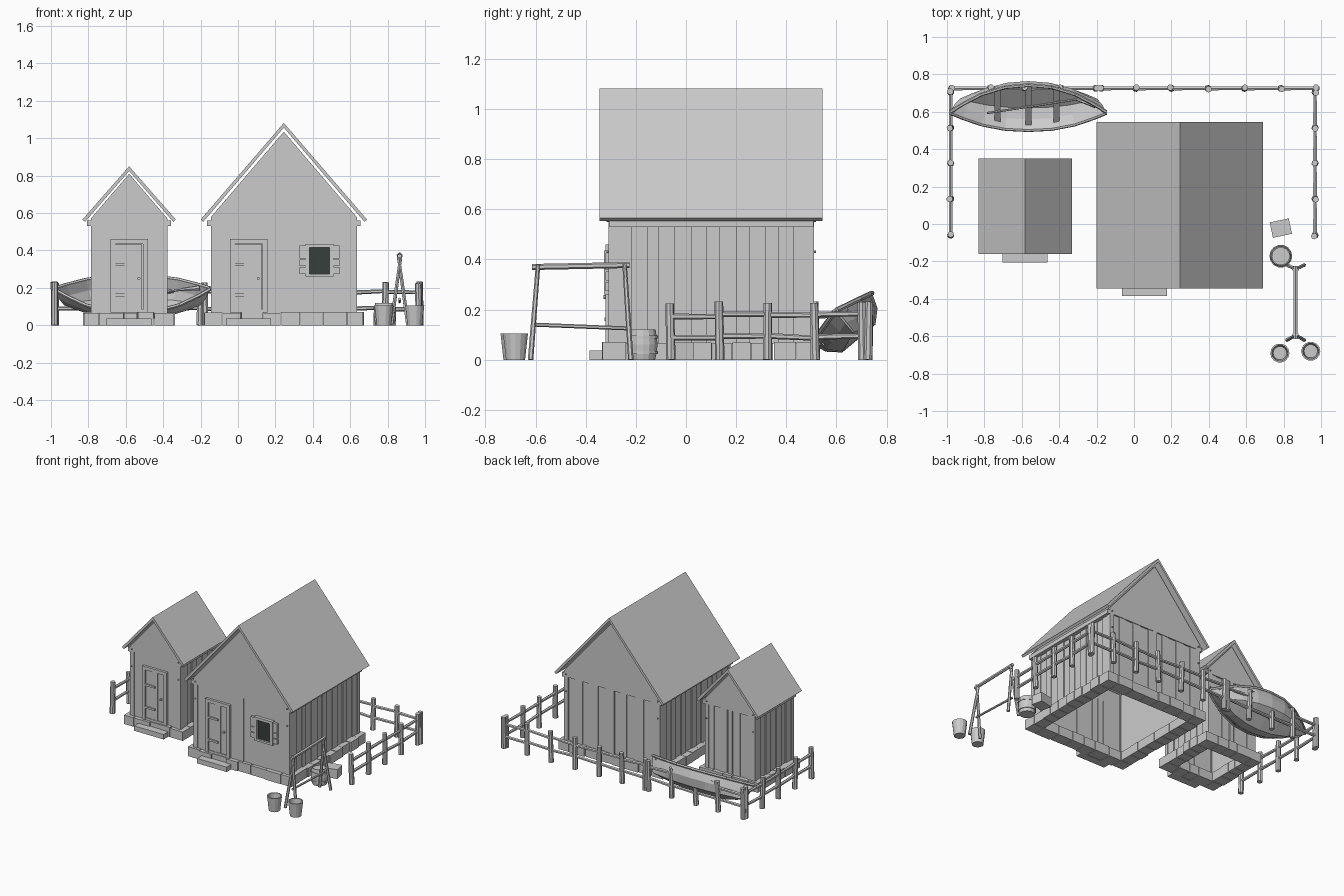
import bpy, bmesh, math, random
from mathutils import Vector, Matrix

if "Cube" in bpy.data.objects:
    bpy.data.objects.remove(bpy.data.objects["Cube"])

random.seed(4)


def finish(name, bm):
    bmesh.ops.recalc_face_normals(bm, faces=bm.faces)
    me = bpy.data.meshes.new(name)
    bm.to_mesh(me)
    bm.free()
    ob = bpy.data.objects.new(name, me)
    bpy.context.collection.objects.link(ob)
    return ob


def boxes(name, items):
    """One object from (x0, x1, y0, y1, z0, z1) boxes."""
    bm = bmesh.new()
    for x0, x1, y0, y1, z0, z1 in items:
        m = Matrix.Translation(((x0+x1)/2, (y0+y1)/2, (z0+z1)/2)) @ \
            Matrix.Diagonal((abs(x1-x0), abs(y1-y0), abs(z1-z0), 1))
        bmesh.ops.create_cube(bm, size=1, matrix=m)
    return finish(name, bm)


def poles(name, items, sides=8):
    """One object from (start, end, radius, end radius) round poles."""
    bm = bmesh.new()
    for a, b, r, r2 in items:
        a, b = Vector(a), Vector(b)
        m = Matrix.Translation((a+b)/2) @ (b-a).to_track_quat('Z', 'Y').to_matrix().to_4x4()
        bmesh.ops.create_cone(bm, cap_ends=True, segments=sides, radius1=r, radius2=r2,
                              depth=(b-a).length, matrix=m)
    return finish(name, bm)


def prism(name, pts, y0, y1):
    """Extrude an xz outline along y."""
    bm = bmesh.new()
    f = bm.faces.new([bm.verts.new((x, y0, z)) for x, z in pts])
    g = bmesh.ops.extrude_face_region(bm, geom=[f])
    bmesh.ops.translate(bm, vec=(0, y1-y0, 0),
                        verts=[v for v in g['geom'] if isinstance(v, bmesh.types.BMVert)])
    return finish(name, bm)


def lathe(name, profile, loc, sides=14):
    bm = bmesh.new()
    vs = [bm.verts.new((r, 0, z)) for r, z in profile]
    es = [bm.edges.new(p) for p in zip(vs, vs[1:])]
    bmesh.ops.spin(bm, geom=vs+es, cent=(0, 0, 0), axis=(0, 0, 1), angle=math.tau, steps=sides)
    bmesh.ops.remove_doubles(bm, verts=bm.verts, dist=1e-4)
    ob = finish(name, bm)
    ob.location = loc
    return ob


def spans(a, b, n, jitter):
    """Split a..b into n uneven pieces."""
    s = (b-a)/n
    c = [a] + [a+s*i+random.uniform(-jitter, jitter)*s for i in range(1, n)] + [b]
    return list(zip(c, c[1:]))


def house(tag, x0, x1, y0, y1, apex, ridge, roof_hw, ry0, ry1, door_x, posts):
    cx, g, zt = (x0+x1)/2, 0.002, 0.56
    # foundation stones around the edge
    ox0, ox1, oy0, oy1, w = x0-.035, x1+.035, y0-.02, y1+.02, .09
    st = []
    nx, ny = round((ox1-ox0)/.1), round((oy1-oy0)/.11)
    rj = lambda: random.uniform(-.006, .006)
    for a, b in spans(ox0, ox1, nx, .2):
        st += [(a+g, b-g, oy0+rj(), oy0+w, 0, .068+rj()/2), (a+g, b-g, oy1-w, oy1+rj(), 0, .068+rj()/2)]
    for a, b in spans(oy0+w, oy1-w, ny, .2):
        st += [(ox0+rj(), ox0+w, a+g, b-g, 0, .068+rj()/2), (ox1-w, ox1+rj(), a+g, b-g, 0, .068+rj()/2)]
    boxes(tag+"_foundation_stones", st)
    # plank walls on both sides and the back
    pl = []
    for i, (a, b) in enumerate(spans(y0+.03, y1-.02, round((y1-y0)/.063), .12)):
        o = .006*(i % 2)
        pl += [(x0+.004+o, x0+.025, a, b, .065, zt), (x1-.025, x1-.004-o, a, b, .065, zt)]
    for i, (a, b) in enumerate(spans(x0+.02, x1-.02, round((x1-x0)/.063), .12)):
        pl.append((a, b, y1-.025, y1-.004-.006*(i % 2), .065, zt))
    boxes(tag+"_wall_planks", pl)
    # front wall with timber frame
    boxes(tag+"_front_wall", [(x0+.005, x1-.005, y0+.006, y0+.025, .065, zt)])
    fr = [(p-.016, p+.016, y0, y0+.03, .065, .54) for p in posts]
    fr += [(p-.016, p+.016, y1-.03, y1, .065, .54) for p in (posts[0], cx, posts[-1])]
    fr += [(x0, x1, y, y+.03, .535, .57) for y in (y0, y1-.03)]
    fr += [(x0-.02, x0+.03, y0+.002, y1-.002, .53, .56), (x1-.03, x1+.02, y0+.002, y1-.002, .53, .56)]
    boxes(tag+"_timber_frame", fr)
    # pegs in the frame
    poles(tag+"_pegs", [((p, y, z), (p, y+s*.008, z), .005, .005) for p in (posts[0], posts[-1])
                        for z in (.43, .555) for y, s in ((y0, -1), (y1, 1))], 6)
    # gables
    gz = apex-(cx-x0)*1.17
    out = [(x0, .565), (x1, .565), (x1, gz), (cx, apex), (x0, gz)]
    prism(tag+"_front_gable", out, y0, y0+.025)
    prism(tag+"_back_gable", out, y1-.025, y1)
    # roof slabs
    e = .565
    for s, nm in ((-1, "left"), (1, "right")):
        ex = cx+s*roof_hw
        prism(f"{tag}_{nm}_roof", [(cx, ridge), (ex, e), (ex-s*.014, e-.012), (cx, ridge-.025)], ry0, ry1)
    # door, frame, hinges, handle and step
    d = door_x
    boxes(tag+"_door_frame", [(d-.1, d-.074, y0-.012, y0+.02, .068, .46), (d+.074, d+.1, y0-.012, y0+.02, .068, .46),
                              (d-.074, d+.074, y0-.012, y0+.02, .435, .46), (d-.074, d+.074, y0-.01, y0+.02, .068, .085)])
    boxes(tag+"_door", [(d-.072+.048*i, d-.072+.048*(i+1)-.002, y0-.004-.003*(i % 2), y0+.03, .085, .433)
                        for i in range(3)])
    boxes(tag+"_hinges", [(d-.078, d+.005, y0-.015, y0-.004, z, z+.014) for z in (.155, .32)])
    poles(tag+"_handle", [((d+.052, y0, .25), (d+.052, y0-.02, .25), .008, .008)])
    boxes(tag+"_step", [(d-.12, d+.12, y0-.075, y0-.018, 0, .036)])


house("main_house", -.145, .635, -.31, .51, 1.035, 1.082, .445, -.345, .545, .057, (-.129, .246, .619))
house("small_house", -.787, -.377, -.13, .32, .81, .85, .25, -.16, .35, -.582, (-.771, -.393))

# window with surround and dark pane
boxes("window_frame", [(.36, .382, -.328, -.3, .26, .435), (.488, .51, -.328, -.3, .26, .435),
                       (.382, .488, -.328, -.3, .415, .435), (.382, .488, -.328, -.3, .26, .275)])
boxes("window_stubs", [(a, a+.035, -.322, -.3, z, z+.036) for a in (.328, .507)
                       for z in (.275, .317, .358, .39)])
pane = boxes("window_pane", [(.382, .488, -.314, -.3, .275, .415)])
mat = bpy.data.materials.new("dark_glass")
mat.diffuse_color = (.035, .05, .042, 1)
mat.use_nodes = True
mat.node_tree.nodes["Principled BSDF"].inputs["Base Color"].default_value = mat.diffuse_color
pane.data.materials.append(mat)

# fence posts and rails along the back and both sides
back = [(x, .725) for x in (-.975, -.77, -.59, -.39, -.205, -.175, .01, .2, .395, .59, .785, .975)]
ys = (-.06, .135, .325, .515, .705)
left, right = [(-.98, y) for y in ys], [(.968, y) for y in ys]
j = lambda s=.006: random.uniform(-s, s)
posts, rails = [], []
for run in (back, left, right):
    posts += [((x, y, 0), (x+j(), y+j(), .228+j()), .019, .017) for x, y in run]
    for (ax, ay), (bx, by) in zip(run, run[1:]):
        rails += [((ax, ay, z+j()), (bx, by, z+j()), .012, .01) for z in (.09, .178)]
poles("fence_posts", posts)
poles("fence_rails", rails, 6)

# rowing boat lying tilted against the fence
tilt = Matrix.Translation((-.565, .622, .165)) @ Matrix.Rotation(math.radians(40), 4, 'X')
L, W = .415, .157


def station(t):
    k = max(1-abs(t)**2.2, .03)
    sheer = .04*t*t
    return [(L*t*f, s*W*k*q, z) for s, q, z, f in (
        (-1, 1, sheer, 1), (-1, .86, sheer*.9-.06, .95), (-1, .55, -.105+sheer*.8, .88),
        (1, .55, -.105+sheer*.8, .88), (1, .86, sheer*.9-.06, .95), (1, 1, sheer, 1))]


T = [-1, -.85, -.6, -.3, 0, .3, .6, .85, 1]
bm = bmesh.new()
rows = [[bm.verts.new(p) for p in station(t)] for t in T]
for a, b in zip(rows, rows[1:]):
    for i in range(5):
        bm.faces.new((a[i], a[i+1], b[i+1], b[i]))
for r in (rows[0], rows[-1]):
    bm.faces.new(r)
hull = finish("boat_hull", bm)
hull.modifiers.new("thickness", 'SOLIDIFY').thickness = .008
S = [station(t) for t in T]
parts = [hull]
parts.append(poles("boat_gunwale", [(a[i], b[i], .01, .01) for a, b in zip(S, S[1:]) for i in (0, 5)], 6))
seats = []
for t in (-.4, 0, .36):
    w = W*(1-abs(t)**2.2)*.9
    seats.append((L*t-.016, L*t+.016, -w, w, -.035, -.023))
parts.append(boxes("boat_seats", seats))
parts.append(poles("boat_oars", [((-.22, -.05, -.015), (.26, .05, -.01), .006, .006),
                                 ((.26, .05, -.01), (.36, .03, .02), .008, .014)], 6))
for p in parts:
    p.matrix_world = tilt

# drying rack
rx, legs = .864, []
for yb, yt in ((-.62, -.59), (-.22, -.245)):
    for s in (-1, 1):
        legs.append(((rx+s*.045, yb, 0), (rx-s*.008, yt, .38), .011, .009))
poles("rack_legs", legs, 6)
poles("rack_bars", [((rx, -.615, .37), (rx, -.225, .378), .012, .012),
                    ((rx, -.605, .14), (rx, -.23, .125), .008, .008)], 6)

# buckets
for i, (x, y) in enumerate(((.78, -.69), (.945, -.68))):
    lathe(f"bucket_{i+1}", [(0, 0), (.039, 0), (.051, .105), (.043, .105), (.036, .04), (0, .04)], (x, y, 0))

# barrel with hoops
lathe("barrel", [(0, 0), (.05, 0), (.057, .03), (.06, .06), (.057, .09), (.052, .12),
                 (.046, .12), (.046, .11), (0, .11)], (.785, -.172, 0))
for z in (.022, .085):
    lathe("barrel_hoop", [(.054, z), (.061, z), (.061, z+.012), (.054, z+.012)], (.785, -.172, 0))

# loose stone block
block = boxes("stone_block", [(-.052, .052, -.042, .042, 0, .068)])
block.location = (.785, -.022, 0)
block.rotation_euler = (0, 0, math.radians(12))
